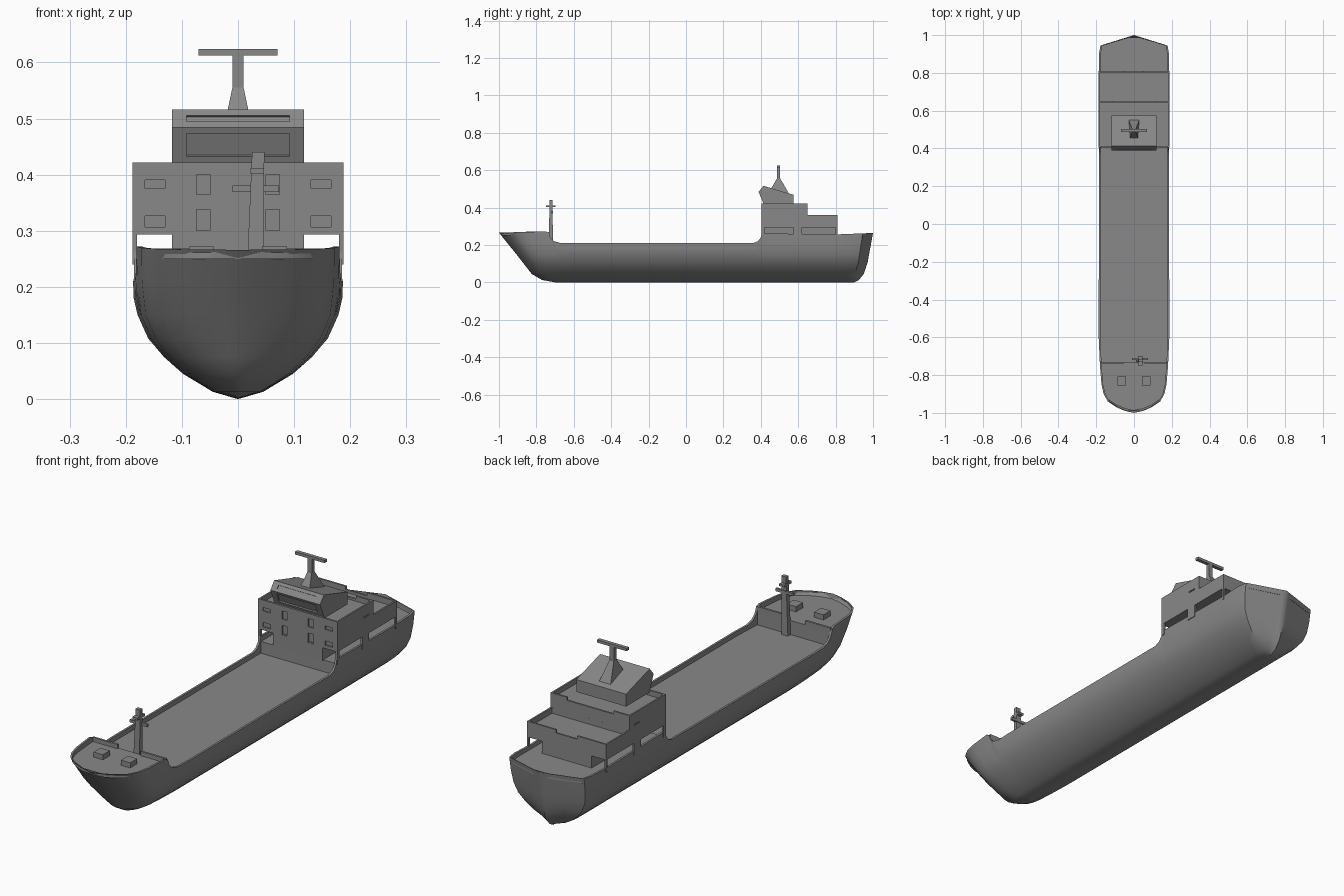
import bpy, bmesh
from math import radians
from mathutils import Matrix, Vector

cube = bpy.data.objects.get("Cube")
if cube:
    bpy.data.objects.remove(cube, do_unlink=True)

GREY = (0.25, 0.25, 0.25, 1)
mat = bpy.data.materials.new("plain grey")
mat.use_nodes = True
mat.diffuse_color = GREY
mat.node_tree.nodes["Principled BSDF"].inputs["Base Color"].default_value = GREY


def finish(name, bm):
    bmesh.ops.recalc_face_normals(bm, faces=bm.faces)
    me = bpy.data.meshes.new(name)
    bm.to_mesh(me)
    bm.free()
    me.materials.append(mat)
    ob = bpy.data.objects.new(name, me)
    bpy.context.collection.objects.link(ob)
    return ob


def add_box(bm, x0, x1, y0, y1, z0, z1, tilt=0):
    c = Vector(((x0 + x1) / 2, (y0 + y1) / 2, (z0 + z1) / 2))
    m = (Matrix.Translation(c) @ Matrix.Rotation(radians(tilt), 4, 'X')
         @ Matrix.Diagonal((x1 - x0, y1 - y0, z1 - z0, 1)))
    bmesh.ops.create_cube(bm, size=1, matrix=m)


def boxes(name, items):
    bm = bmesh.new()
    for it in items:
        add_box(bm, *it)
    return finish(name, bm)


def frustum(name, c, base, top, z0, z1, shift=0):
    """Four-sided post: base and top are half sizes, shift moves the top in x."""
    bm = bmesh.new()
    rings = []
    for (hx, hy), z, dx in ((base, z0, 0), (top, z1, shift)):
        rings.append([bm.verts.new((c[0] + dx + sx * hx, c[1] + sy * hy, z))
                      for sx, sy in ((-1, -1), (1, -1), (1, 1), (-1, 1))])
    skin(bm, rings)
    return finish(name, bm)


def skin(bm, rings):
    """Bridge consecutive closed rings and cap both ends."""
    n = len(rings[0])
    for a, b in zip(rings, rings[1:]):
        for i in range(n):
            j = (i + 1) % n
            bm.faces.new((a[i], a[j], b[j], b[i]))
    bm.faces.new(rings[0])
    bm.faces.new(rings[-1])


def cut(ob, items):
    cutter = boxes("cutter", items)
    mod = ob.modifiers.new("cut", 'BOOLEAN')
    mod.operation, mod.solver, mod.object = 'DIFFERENCE', 'EXACT', cutter
    bpy.context.view_layer.objects.active = ob
    bpy.ops.object.modifier_apply(modifier="cut")
    bpy.data.objects.remove(cutter, do_unlink=True)


def lerp(pts, t):
    if t <= pts[0][0]:
        return pts[0][1]
    for (a, va), (b, vb) in zip(pts, pts[1:]):
        if t <= b:
            return va + (vb - va) * (t - a) / (b - a)
    return pts[-1][1]


# Hull lines: plan fullness, sheer, stem and stern rake, midship section
PLAN = [(-1, 0), (-.99, .25), (-.97, .5), (-.94, .74), (-.9, .86), (-.85, .92),
        (-.75, .965), (-.6, 1), (.9, .99), (.945, .95), (1, 0)]
SHEER = [(-1, .266), (-.75, .272), (-.735, .265), (-.725, .24), (-.705, .22), (-.67, .21),
         (.36, .21), (.385, .22), (.4, .24), (.405, .262), (.8, .256), (1, .264)]
STEM = [(0, -.7), (.013, -.77), (.045, -.825), (.27, -1)]
STERN = [(0, .9), (.013, .925), (.045, .95), (.1, .97), (.27, 1)]
SECTION = [(0, 0), (.013, .045), (.045, .098), (.075, .132), (.108, .16), (.15, .179)]
FORE, AFT = -.73, .408


def deck_z(y):
    return .25 if y < FORE else .19 if y < AFT else .24


stations = {p[0] for p in PLAN + SHEER} | {-.995, -.98, .97, .985, .995, -.4, -.2, 0, .2, .7}
for brk in (FORE, AFT):
    stations |= {brk - .0005, brk + .0005}
bm = bmesh.new()
rings = []
for Y in sorted(stations):
    half = []
    full, top = lerp(PLAN, Y), lerp(SHEER, Y)
    levels = [(z, z, w) for z, w in SECTION]
    levels += [(.15 + .12 * f, .15 + (top - .15) * f, w) for f, w in ((.5, .186), (1, .187))]
    for zn, z, w in levels:
        y = Y
        if Y < -.5:
            y = -.5 + (Y + .5) / .5 * (-.5 - lerp(STEM, zn)) if zn < .27 else Y
        elif Y > .7:
            y = .7 + (Y - .7) / .3 * (lerp(STERN, zn) - .7)
        half.append((w * full, y, z))
    # Inner side of the bulwark and deck edge
    yi = max(-.988, min(.988, Y))
    wi = max(0, .187 * lerp(PLAN, yi) - .009)
    half += [(wi, yi, top), (wi, yi, min(deck_z(Y), top - .002))]
    ring = half + [(-x, y, z) for x, y, z in reversed(half)]
    rings.append([bm.verts.new(p) for p in ring])
skin(bm, rings)
bmesh.ops.remove_doubles(bm, verts=bm.verts, dist=.0002)
bmesh.ops.dissolve_degenerate(bm, edges=bm.edges, dist=.0001)
hull = finish("hull", bm)
for o in bpy.context.selected_objects:
    o.select_set(False)
hull.select_set(True)
bpy.context.view_layer.objects.active = hull
bpy.ops.object.shade_smooth_by_angle(angle=radians(35))

# Forecastle: aft lip with a central gap, and two hatches
boxes("forecastle_lip", [(s * .115 - .06, s * .115 + .06, FORE - .009, FORE, .24, .268)
                         for s in (-1, 1)])
boxes("forecastle_hatches", [(s * .065 - .022, s * .065 + .022, -.855, -.808, .245, .272)
                             for s in (-1, 1)])

# Fore mast leaning slightly to one side
frustum("fore_mast", (.029, -.722), (.015, .011), (.011, .008), .185, .44, .007)
boxes("fore_mast_arms", [(-.01, .073, -.72, -.71, .369, .381),
                         (.022, .046, -.748, -.698, .402, .412)])

# Deckhouse: narrow core with open side passages under a full-width upper part
boxes("house_core", [(-.118, .118, .406, .808, .235, .3)])
boxes("passage_posts", [(s * .184 - .004, s * .184 + .004, a, b, .24, .3)
                        for s in (-1, 1) for a, b in ((.405, .42), (.575, .62), (.8, .81))])
upper = boxes("upper_house", [(-.188, .188, .405, .65, .293, .422)])
windows = [(s * x - w, s * x + w, .39, .411, z0, z1) for s in (-1, 1)
           for x, w, z0, z1 in ((.148, .018, .375, .39), (.148, .018, .307, .326),
                                (.062, .012, .365, .4), (.062, .012, .296, .338))]
slits = [(s * .19 - .006, s * .19 + .006, .585, .62, .368, .374) for s in (-1, 1)]
cut(upper, windows + slits + [(-.181, .181, .413, .642, .4, .5)])
cut(upper, [(-.11, .11, .63, .66, .409, .5)])
aft_house = boxes("aft_house", [(-.188, .188, .65, .81, .293, .36)])
cut(aft_house, [(-.181, .181, .6501, .802, .335, .4)])
cut(aft_house, [(-.05, .05, .79, .82, .346, .4)])

# Wheelhouse with raked front and long window recesses
PROFILE = [(.414, .415), (.414, .422), (.388, .484), (.414, .516), (.575, .468), (.575, .415)]
bm = bmesh.new()
skin(bm, [[bm.verts.new((x, y, z)) for y, z in PROFILE] for x in (-.118, .118)])
wheelhouse = finish("wheelhouse", bm)
cut(wheelhouse, [(-.092, .092, .395, .407, .431, .475, 22.7),
                 (-.092, .092, .397, .405, .493, .507, -39)])

# Radar mast
frustum("radar_mast_base", (0, .495), (.027, .055), (.01, .009), .475, .555)
boxes("radar_mast", [(-.01, .01, .487, .503, .55, .615)])
boxes("radar_bar", [(-.07, .07, .487, .503, .612, .624)])
